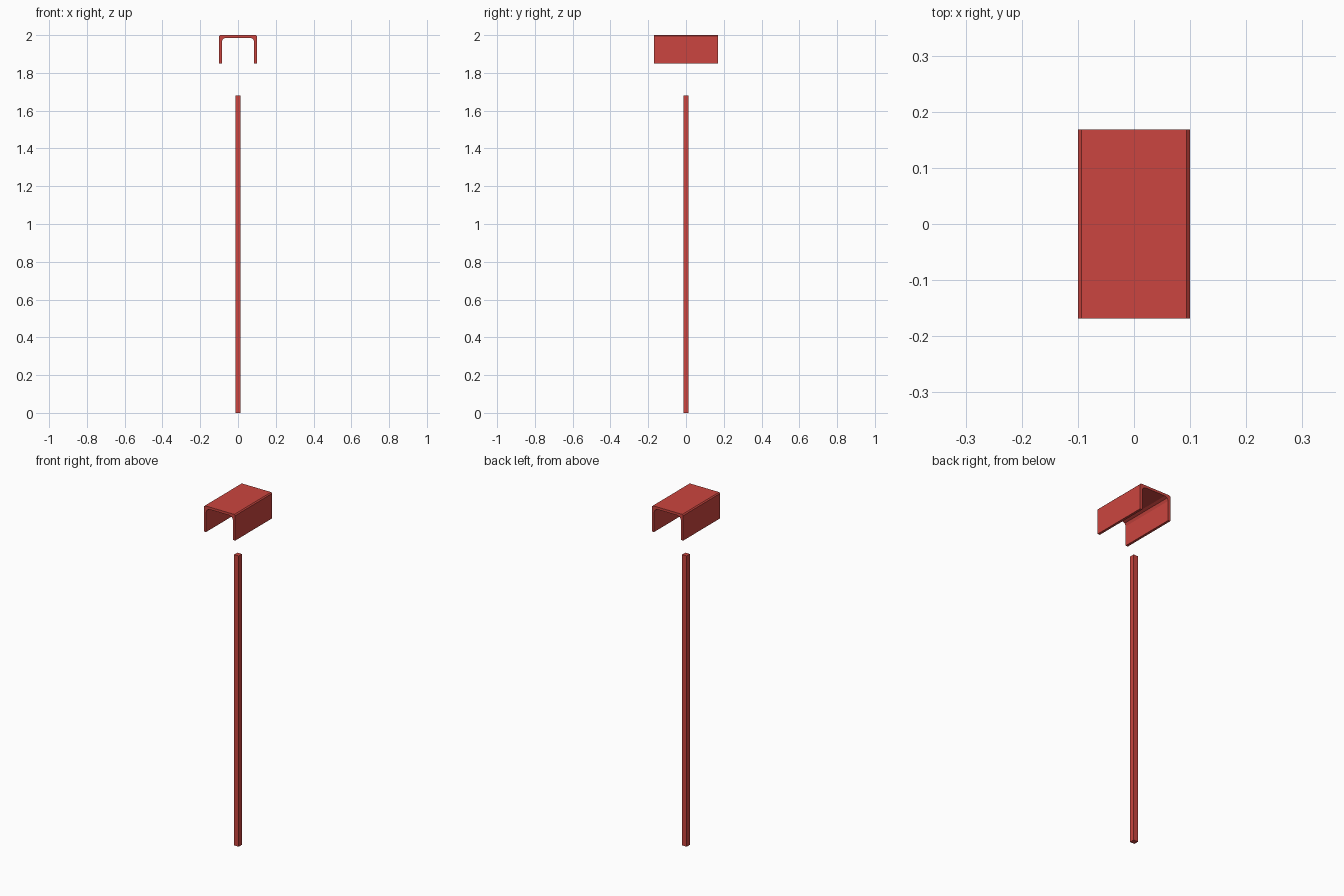
import bpy, bmesh, math

if "Cube" in bpy.data.objects:
    bpy.data.objects.remove(bpy.data.objects["Cube"])

red = bpy.data.materials.new("red_paint")
red.diffuse_color = (0.6, 0.06, 0.05, 1)
red.use_nodes = True
red.node_tree.nodes["Principled BSDF"].inputs["Base Color"].default_value = red.diffuse_color


def extrude_profile(name, profile, direction, start):
    """Extrude a closed list of 3D points along a direction."""
    bm = bmesh.new()
    face = bm.faces.new([bm.verts.new(p) for p in profile])
    ext = bmesh.ops.extrude_face_region(bm, geom=[face])["geom"]
    verts = [g for g in ext if isinstance(g, bmesh.types.BMVert)]
    bmesh.ops.translate(bm, verts=verts, vec=direction)
    bmesh.ops.translate(bm, verts=bm.verts[:], vec=start)
    bmesh.ops.recalc_face_normals(bm, faces=bm.faces[:])
    mesh = bpy.data.meshes.new(name)
    bm.to_mesh(mesh)
    bm.free()
    mesh.materials.append(red)
    obj = bpy.data.objects.new(name, mesh)
    bpy.context.collection.objects.link(obj)
    return obj


# Inverted U channel: half profile from outer top to inner top, then mirrored
W, T, R, C = 0.1, 0.014, 0.022, 0.006
half = [(W - C, 2.0), (W, 2.0 - C), (W, 1.85), (W - T, 1.85)]
cx, cz = W - T - R, 2.0 - T - R
half += [(cx + R * math.cos(a), cz + R * math.sin(a))
         for a in (0, math.pi / 4, math.pi / 2)]
outline = half + [(-x, z) for x, z in reversed(half)]
extrude_profile("channel_cap", [(x, 0, z) for x, z in outline],
                (0, 0.337, 0), (0, -0.1685, 0))

# Square post standing on the ground
S = 0.0145
extrude_profile("post", [(-S, -S, 0), (S, -S, 0), (S, S, 0), (-S, S, 0)],
                (0, 0, 1.68), (0, 0, 0))
